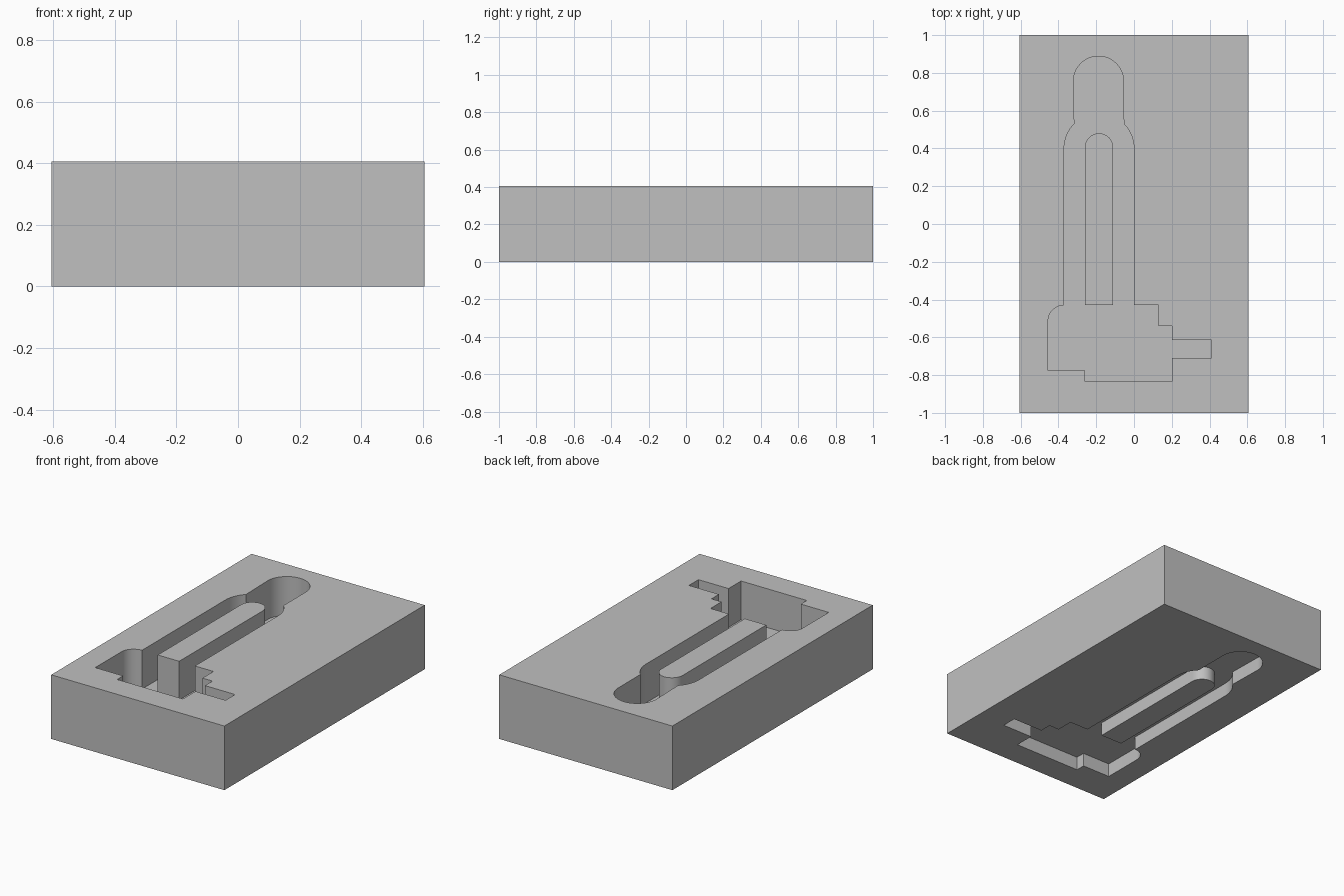
import bpy, bmesh, math

cube = bpy.data.objects.get("Cube")
if cube:
    bpy.data.objects.remove(cube, do_unlink=True)

W, L, H = 0.605, 1.0, 0.405        # half width, half length, height
TOP_DEPTH, BOTTOM_DEPTH = 0.245, 0.085

grey = bpy.data.materials.new("plain_grey")
grey.use_nodes = True
colour = (0.53, 0.53, 0.53, 1)
grey.diffuse_color = colour
grey.node_tree.nodes["Principled BSDF"].inputs["Base Color"].default_value = colour


def arc(cx, cy, r, a0, a1, n=16):
    """Points on an arc, angles in degrees."""
    angles = [math.radians(a0 + (a1 - a0) * i / n) for i in range(n + 1)]
    return [(cx + r * math.cos(a), cy + r * math.sin(a)) for a in angles]


def prism(name, outline, z0, z1):
    """Upright prism from a flat counter-clockwise outline."""
    bm = bmesh.new()
    face = bm.faces.new([bm.verts.new((x, y, z0)) for x, y in outline])
    out = bmesh.ops.extrude_face_region(bm, geom=[face])
    verts = [v for v in out["geom"] if isinstance(v, bmesh.types.BMVert)]
    bmesh.ops.translate(bm, verts=verts, vec=(0, 0, z1 - z0))
    bmesh.ops.recalc_face_normals(bm, faces=bm.faces)
    mesh = bpy.data.meshes.new(name)
    bm.to_mesh(mesh)
    bm.free()
    mesh.materials.append(grey)
    obj = bpy.data.objects.new(name, mesh)
    bpy.context.collection.objects.link(obj)
    return obj


def subtract(target, cutter):
    """Cut one solid out of another and discard the cutter."""
    cutter.hide_render = True
    mod = target.modifiers.new("cut", "BOOLEAN")
    mod.operation, mod.solver, mod.object = "DIFFERENCE", "EXACT", cutter
    bpy.context.view_layer.objects.active = target
    bpy.ops.object.modifier_apply(modifier=mod.name)
    bpy.data.objects.remove(cutter, do_unlink=True)


# Pocket outline: stepped head, side slot, long shaft and rounded tip
pocket = [(-0.26, -0.775), (-0.26, -0.835), (0.2, -0.835), (0.2, -0.71),
          (0.41, -0.71), (0.41, -0.615), (0.2, -0.615), (0.2, -0.54),
          (0.13, -0.54), (0.13, -0.43), (0, -0.43)]
pocket += arc(-0.185, 0.4, 0.185, 0, 45, 8)
pocket += arc(-0.188, 0.755, 0.133, 0, 180, 32)
pocket += arc(-0.185, 0.4, 0.185, 135, 180, 8)
pocket += [(-0.37, -0.43)] + arc(-0.37, -0.515, 0.085, 90, 180)
pocket += [(-0.455, -0.775)]

# Round-ended island left standing in the shaft
island = [(-0.26, -0.43), (-0.11, -0.43)] + arc(-0.185, 0.405, 0.075, 0, 180, 24)

# Block with a deep pocket above and a shallow one below
block = prism("block", [(-W, -L), (W, -L), (W, L), (-W, L)], 0, H)
for name, z0, z1 in (("upper", H - TOP_DEPTH, H + 0.1), ("lower", -0.1, BOTTOM_DEPTH)):
    cutter = prism(name + "_pocket_cutter", pocket, z0, z1)
    subtract(cutter, prism(name + "_island_cutter", island, z0 - 0.1, z1 + 0.1))
    subtract(block, cutter)

bpy.ops.object.select_all(action="DESELECT")
block.select_set(True)
bpy.context.view_layer.objects.active = block
bpy.ops.object.shade_smooth_by_angle(angle=math.radians(30))
